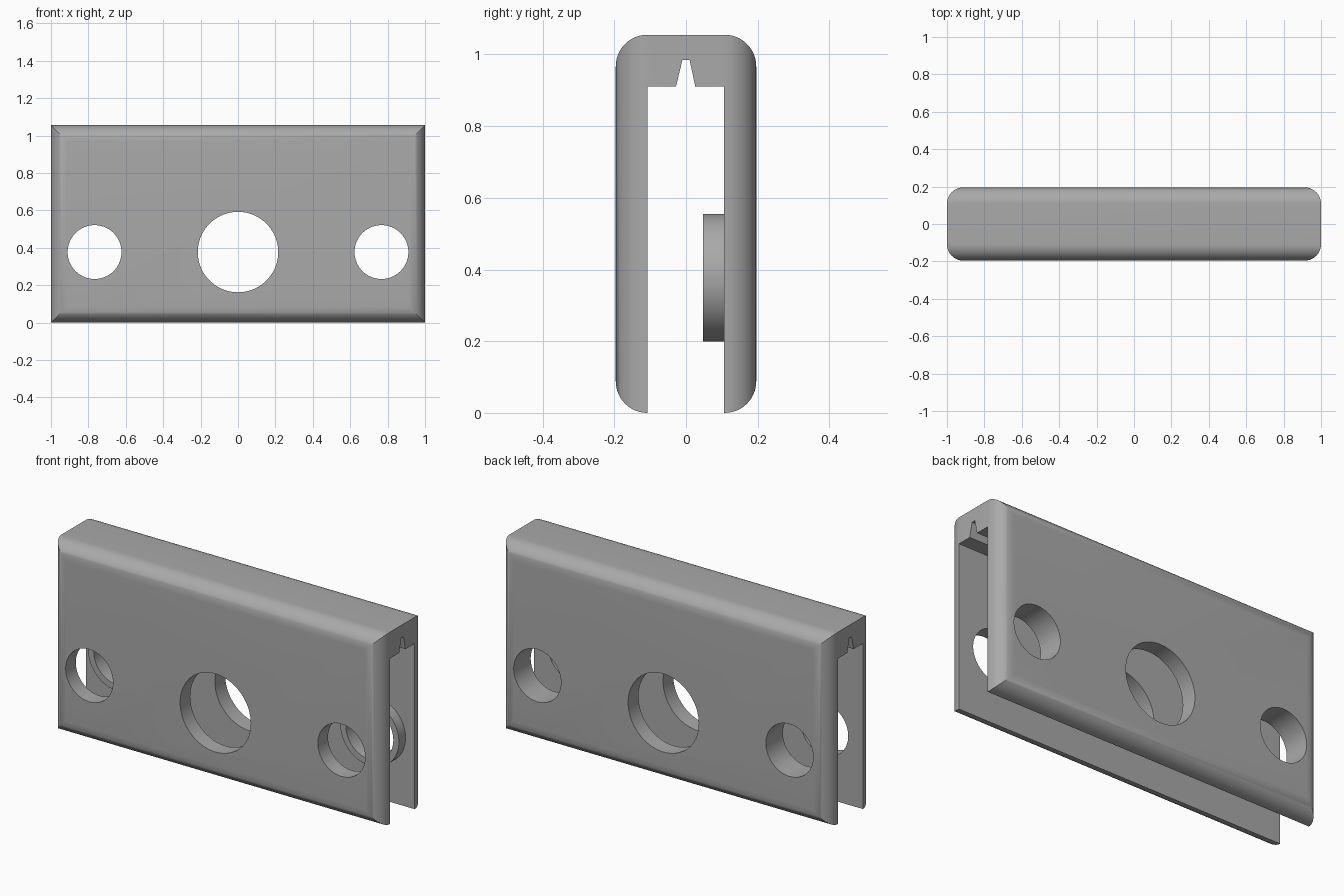
import bpy
import bmesh
from math import radians, sin, cos, pi
from mathutils import Vector, Matrix

cube = bpy.data.objects.get("Cube")
if cube:
    bpy.data.objects.remove(cube, do_unlink=True)

HALF_X, HALF_Y, HEIGHT = 1.0, 0.196, 1.055
ROUND = 0.088
SLOT_BACK = 0.106
HOLE_Z = 0.377
SIDE_X, SIDE_R, CENTRE_R = 0.767, 0.144, 0.215
COLLAR_R, COLLAR_FRONT = 0.178, 0.048

grey = bpy.data.materials.new("plain grey")
grey.use_nodes = True
grey.diffuse_color = (0.4, 0.4, 0.4, 1)
grey.node_tree.nodes["Principled BSDF"].inputs["Base Color"].default_value = grey.diffuse_color


def arc(cx, cy, start, steps=12):
    """Quarter-circle corner, counter-clockwise from start degrees."""
    angles = [radians(start + 90 * i / steps) for i in range(steps + 1)]
    return [(cx + ROUND * cos(a), cy + ROUND * sin(a)) for a in angles]


def extrude(name, points, direction):
    """Solid made by pushing a closed outline along a direction."""
    bm = bmesh.new()
    face = bm.faces.new([bm.verts.new(p) for p in points])
    new = bmesh.ops.extrude_face_region(bm, geom=[face])["geom"]
    moved = [v for v in new if isinstance(v, bmesh.types.BMVert)]
    bmesh.ops.translate(bm, verts=moved, vec=Vector(direction))
    bmesh.ops.recalc_face_normals(bm, faces=bm.faces)
    mesh = bpy.data.meshes.new(name)
    bm.to_mesh(mesh)
    bm.free()
    mesh.materials.append(grey)
    obj = bpy.data.objects.new(name, mesh)
    bpy.context.collection.objects.link(obj)
    return obj


def disc(name, x, radius, y0, y1):
    """Cylinder lying along y at the height of the holes."""
    ring = [2 * pi * i / 72 for i in range(72)]
    points = [(x + radius * cos(a), y0, HOLE_Z + radius * sin(a)) for a in ring]
    return extrude(name, points, (0, y1 - y0, 0))


def boolean(obj, tool, operation):
    mod = obj.modifiers.new(operation.lower(), 'BOOLEAN')
    mod.operation, mod.object, mod.solver = operation, tool, 'EXACT'
    bpy.context.view_layer.objects.active = obj
    bpy.ops.object.modifier_apply(modifier=mod.name)
    bpy.data.objects.remove(tool, do_unlink=True)


# Channel body: rounded outside, open slot with a tapered groove in its roof
cy, top = HALF_Y - ROUND, HEIGHT - ROUND
section = (arc(cy, ROUND, 270) + arc(cy, top, 0) + arc(-cy, top, 90) + arc(-cy, ROUND, 180))
section[0] = (SLOT_BACK, 0)
section += [(-cy, 0.91), (-0.028, 0.91), (-0.01, 0.985),
            (0.01, 0.985), (0.026, 0.91), (SLOT_BACK, 0.91)]
body = extrude("channel_body", [(-HALF_X, y, z) for y, z in section], (2 * HALF_X, 0, 0))

# Rounded ends, cut to the plan outline
cx = HALF_X - ROUND
plan = arc(cx, -cy, 270) + arc(cx, cy, 0) + arc(-cx, cy, 90) + arc(-cx, -cy, 180)
boolean(body, extrude("plan_cutter", [(x, y, -0.1) for x, y in plan], (0, 0, 1.3)), 'INTERSECT')

# Holes through both walls
for x, radius in ((-SIDE_X, SIDE_R), (0, CENTRE_R), (SIDE_X, SIDE_R)):
    boolean(body, disc("hole_cutter", x, radius, -0.5, 0.5), 'DIFFERENCE')

# Collars around the side holes, inside the back wall
parts = [body]
for name, x in (("right_collar", -SIDE_X), ("left_collar", SIDE_X)):
    collar = disc(name, x, COLLAR_R, COLLAR_FRONT, SLOT_BACK)
    boolean(collar, disc("hole_cutter", x, SIDE_R, -0.5, 0.5), 'DIFFERENCE')
    parts.append(collar)

# Smooth the curves, keep hard edges
for obj in bpy.context.view_layer.objects:
    obj.select_set(obj in parts)
bpy.context.view_layer.objects.active = body
bpy.ops.object.shade_smooth_by_angle(angle=radians(30))
